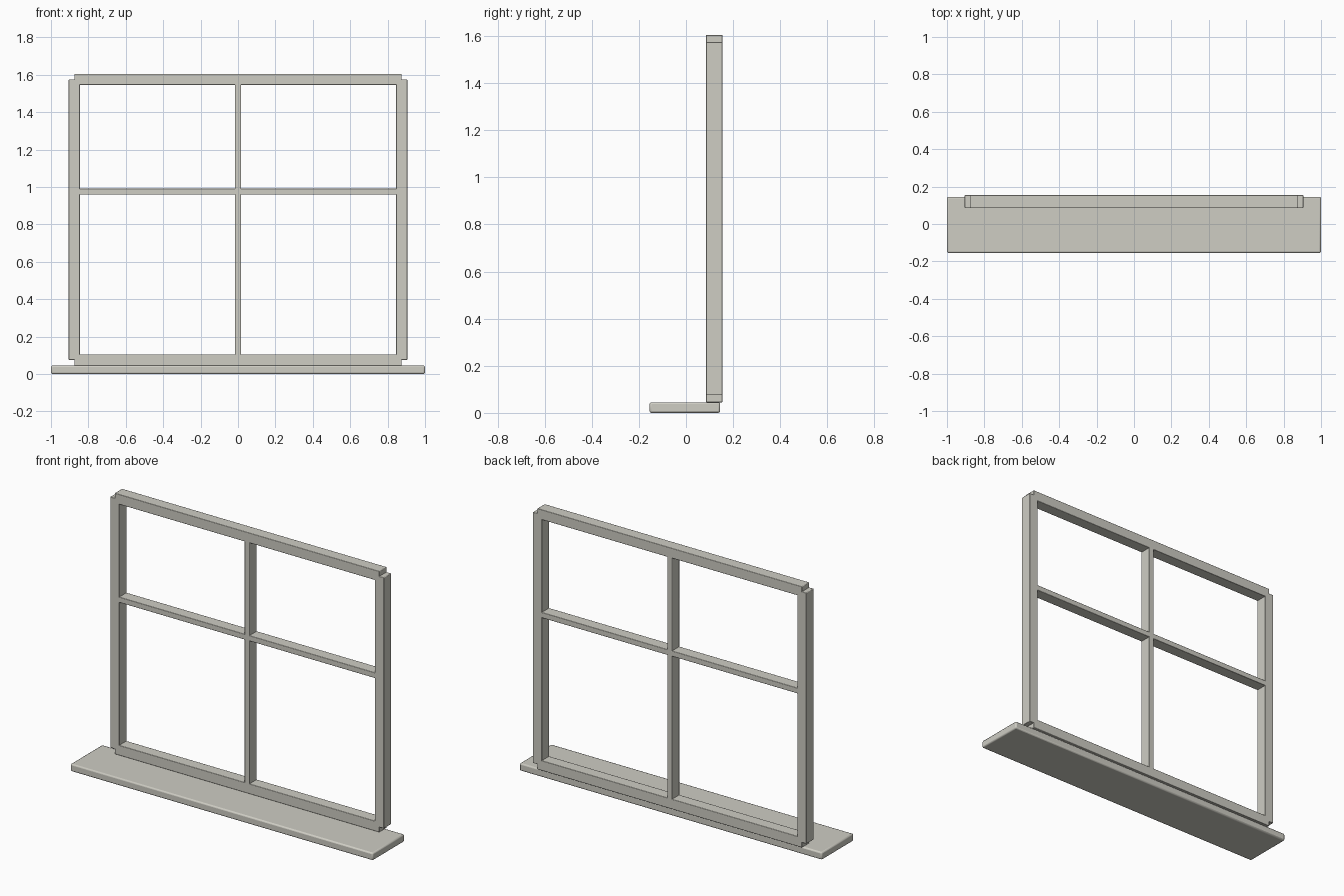
import bpy

if "Cube" in bpy.data.objects:
    bpy.data.objects.remove(bpy.data.objects["Cube"])

paint = bpy.data.materials.new("warm_grey_paint")
paint.diffuse_color = (0.62, 0.61, 0.55, 1)
paint.use_nodes = True
paint.node_tree.nodes["Principled BSDF"].inputs["Base Color"].default_value = paint.diffuse_color


def box(name, x, y, z, bevel):
    """Bevelled box from (min, max) ranges on each axis."""
    lo, hi = zip(x, y, z)
    bpy.ops.mesh.primitive_cube_add(
        size=1, location=[(a + b) / 2 for a, b in zip(lo, hi)])
    ob = bpy.context.object
    ob.name = name
    ob.scale = [b - a for a, b in zip(lo, hi)]
    bpy.ops.object.transform_apply(location=False, rotation=False, scale=True)
    mod = ob.modifiers.new("soft_edges", 'BEVEL')
    mod.width = bevel
    mod.segments = 2
    ob.data.materials.append(paint)
    bpy.ops.object.shade_smooth_by_angle()
    return ob


DEPTH = (0.085, 0.155)      # front and back of the window frame
HALF_W = 0.875              # centre line of the side posts
BOTTOM, TOP = 0.075, 1.575  # centre lines of the rails
T = 0.03                    # half thickness of the frame
B = 0.0165                  # half thickness of the glazing bars

# Sill board
box("sill", (-1, 1), (-0.155, 0.145), (0, 0.045), 0.008)

# Outer frame: posts and rails overlap, leaving stepped corners
for side, s in (("left", -1), ("right", 1)):
    box(side + "_post", (s * HALF_W - T, s * HALF_W + T), DEPTH,
        (BOTTOM, TOP), 0.003)
for name, z in (("bottom_rail", BOTTOM), ("top_rail", TOP)):
    box(name, (-HALF_W, HALF_W), DEPTH, (z - T, z + T), 0.003)

# Glazing bars
box("vertical_bar", (-B, B), DEPTH, (BOTTOM, TOP), 0.003)
box("horizontal_bar", (-HALF_W, HALF_W), DEPTH, (0.975 - B, 0.975 + B), 0.003)
